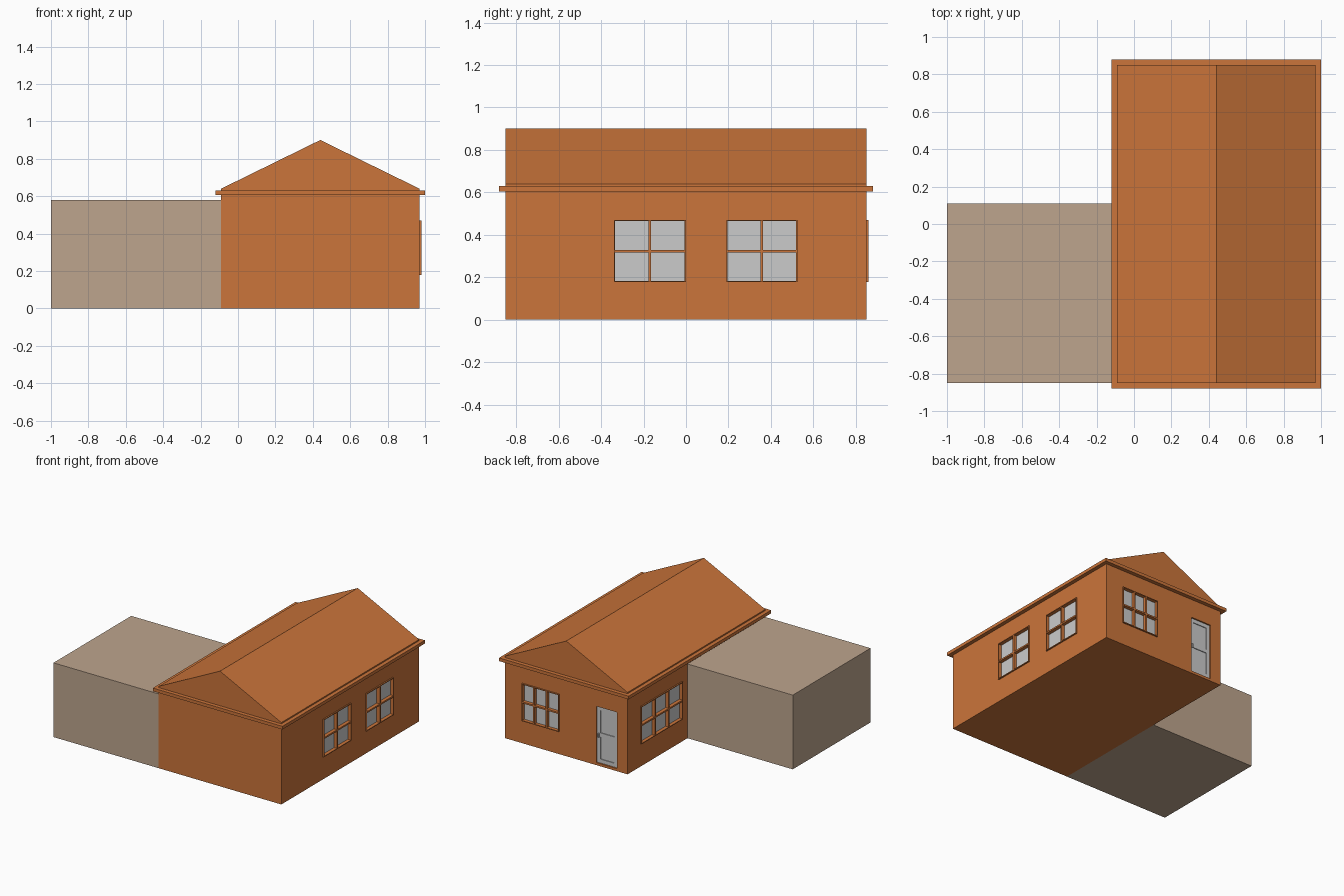
import bpy

if "Cube" in bpy.data.objects:
    bpy.data.objects.remove(bpy.data.objects["Cube"])


def material(name, rgb):
    m = bpy.data.materials.new(name)
    m.diffuse_color = (*rgb, 1)
    m.use_nodes = True
    m.node_tree.nodes["Principled BSDF"].inputs["Base Color"].default_value = m.diffuse_color
    return m


ORANGE = material("orange_wall", (0.60, 0.178, 0.043))
TAN = material("tan_annex", (0.51, 0.376, 0.27))
GREY = material("light_grey", (0.60, 0.60, 0.60))


def mesh_object(name, verts, faces, mat):
    me = bpy.data.meshes.new(name)
    me.from_pydata(verts, [], faces)
    me.materials.append(mat)
    ob = bpy.data.objects.new(name, me)
    bpy.context.scene.collection.objects.link(ob)
    return ob


BOX_FACES = [(0, 1, 3, 2), (4, 6, 7, 5), (0, 4, 5, 1),
             (2, 3, 7, 6), (0, 2, 6, 4), (1, 5, 7, 3)]


def boxes(name, corner_pairs, mat):
    """One object made of axis-aligned boxes, each given by two corners."""
    verts, faces = [], []
    for p, q in corner_pairs:
        xs, ys, zs = [sorted(c) for c in zip(p, q)]
        base = len(verts)
        verts += [(x, y, z) for x in xs for y in ys for z in zs]
        faces += [tuple(base + i for i in f) for f in BOX_FACES]
    return mesh_object(name, verts, faces, mat)


# Main sizes
X0, X1, Y = -0.09, 0.97, 0.85
EAVE0, EAVE1, ROOF0, RIDGE = 0.605, 0.63, 0.64, 0.90

# Wall mappings: u along the wall, d outwards, z up
WALLS = {
    "right": lambda u, d, z: (X1 + d, u, z),
    "back": lambda u, d, z: (u, Y + d, z),
    "left": lambda u, d, z: (X0 - d, u, z),
}

# Body, annex and eave slab
walls = boxes("house_walls", [((X0, -Y, 0), (X1, Y, EAVE0))], ORANGE)
boxes("annex", [((-1, -Y, 0), (X0, 0.11, 0.58))], TAN)
boxes("eave_slab", [((X0 - 0.03, -0.88, EAVE0), (1.0, 0.88, EAVE1))], ORANGE)

# Gable roof: five-point profile drawn along y
profile = [(X0, EAVE1), (X1, EAVE1), (X1, ROOF0), ((X0 + X1) / 2, RIDGE), (X0, ROOF0)]
n = len(profile)
mesh_object(
    "gable_roof",
    [(x, y, z) for y in (-Y, Y) for x, z in profile],
    [tuple(range(n)), tuple(reversed(range(n, 2 * n)))]
    + [(i, i + n, (i + 1) % n + n, (i + 1) % n) for i in range(n)],
    ORANGE)

# Windows: frame and glazing bars standing out, panes set back
Z0, Z1, DEPTH, OUT = 0.177, 0.47, -0.025, 0.01
openings = []


def window(name, wall, u0, u1, cols):
    at = WALLS[wall]
    openings.append((at(u0, DEPTH, Z0), at(u1, 0.03, Z1)))
    edge, bar = 0.006, 0.006
    bars = [(u0, u0 + edge, Z0, Z1), (u1 - edge, u1, Z0, Z1),
            (u0 + edge, u1 - edge, Z0, Z0 + edge), (u0 + edge, u1 - edge, Z1 - edge, Z1)]
    for i in range(1, cols):
        u = u0 + (u1 - u0) * i / cols
        bars.append((u - bar, u + bar, Z0 + edge, Z1 - edge))
    mid = (Z0 + Z1) / 2
    bars.append((u0 + edge, u1 - edge, mid - bar, mid + bar))
    boxes(name + "_frame",
          [(at(a, DEPTH, c), at(b, OUT, d)) for a, b, c, d in bars], ORANGE)
    boxes(name + "_panes", [(at(u0, DEPTH, Z0), at(u1, -0.017, Z1))], GREY)


window("right_front_window", "right", -0.34, 0.0, 2)
window("right_back_window", "right", 0.19, 0.525, 2)
window("back_window", "back", 0.50, 0.82, 3)
window("left_window", "left", 0.18, 0.69, 3)

# Back door: recessed leaf with stiles, rails and a handle
at = WALLS["back"]
D0, D1, B, T = 0.0, 0.18, 0.02, 0.46
openings.append((at(D0, DEPTH, B), at(D1, 0.03, T)))
boxes("door_leaf", [(at(D0, DEPTH, B), at(D1, -0.017, T))], GREY)
trim = [(D0, D0 + 0.03, B, T), (D1 - 0.03, D1, B, T)]
trim += [(D0 + 0.03, D1 - 0.03, z, z + 0.03) for z in (B, 0.225, T - 0.03)]
boxes("door_trim",
      [(at(a, -0.017, c), at(b, -0.011, d)) for a, b, c, d in trim], GREY)
boxes("door_handle", [(at(0.16, -0.011, 0.22), at(0.168, 0.0, 0.25))], GREY)

# Cut the openings into the walls
cutter = boxes("opening_cutter", openings, ORANGE)
cutter.hide_render = True
mod = walls.modifiers.new("openings", "BOOLEAN")
mod.operation = "DIFFERENCE"
mod.solver = "EXACT"
mod.object = cutter
bpy.context.view_layer.objects.active = walls
bpy.ops.object.modifier_apply(modifier=mod.name)
bpy.data.objects.remove(cutter)
